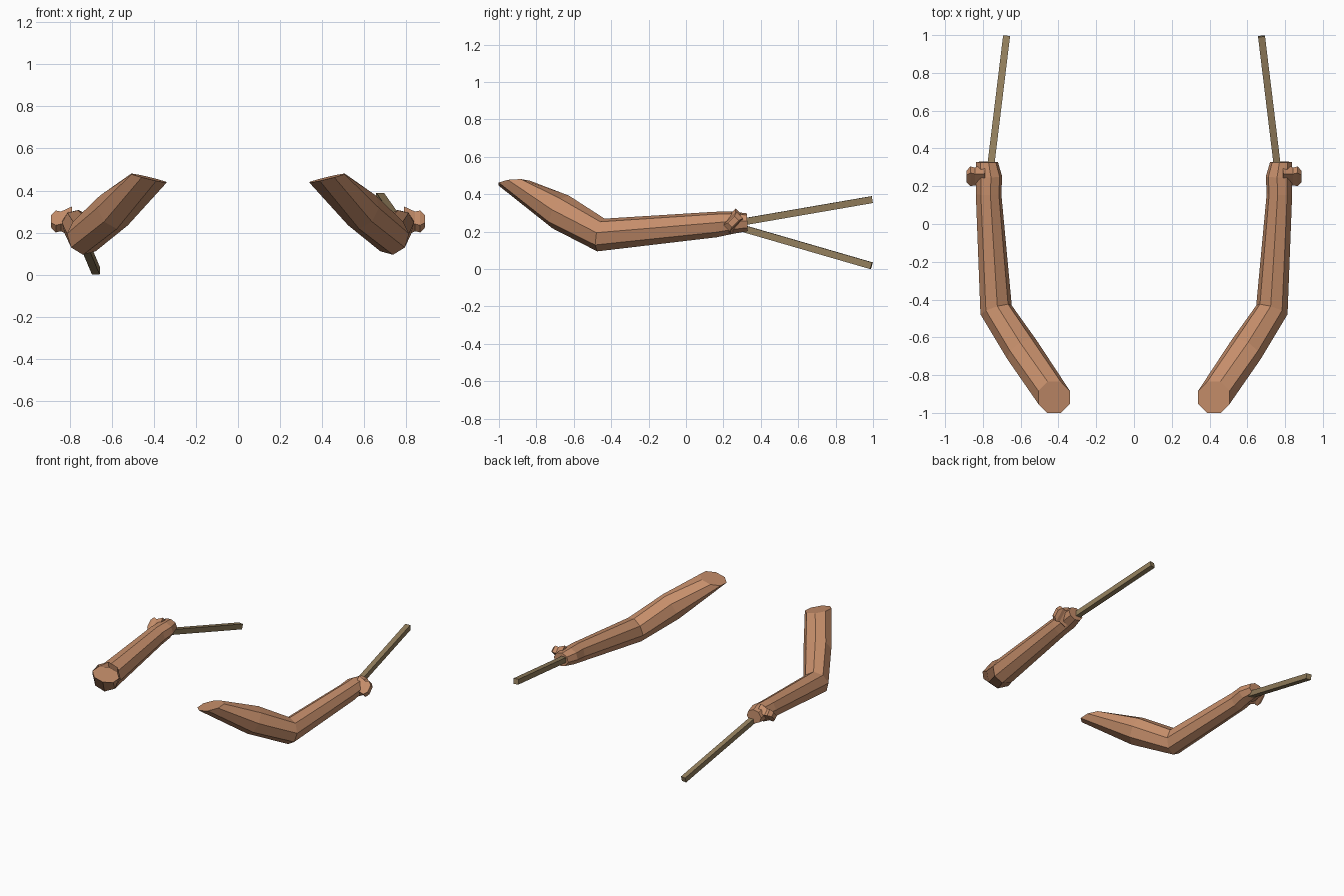
import bpy, bmesh, math
from mathutils import Vector

if "Cube" in bpy.data.objects:
    bpy.data.objects.remove(bpy.data.objects["Cube"])


def material(name, colour):
    m = bpy.data.materials.new(name)
    m.diffuse_color = (*colour, 1)
    m.use_nodes = True
    m.node_tree.nodes["Principled BSDF"].inputs["Base Color"].default_value = m.diffuse_color
    return m


skin = material("brown skin", (0.56, 0.27, 0.145))
wood = material("olive wood", (0.29, 0.21, 0.108))


def ring(centre, u, v, ru, rv, sides, turn):
    """Polygon of points around a centre in the plane of u and v."""
    c, u, v = Vector(centre), Vector(u), Vector(v)
    pts = []
    for i in range(sides):
        a = math.radians(turn) + math.tau * i / sides
        pts.append(c + u * ru * math.cos(a) + v * rv * math.sin(a))
    return pts


def loft(name, rings, mat, sign):
    """Skin closed rings into a capped solid; sign mirrors it across x."""
    bm = bmesh.new()
    loops = [[bm.verts.new((p.x * sign, p.y, p.z)) for p in r] for r in rings]
    n = len(loops[0])
    for a, b in zip(loops, loops[1:]):
        for i in range(n):
            j = (i + 1) % n
            bm.faces.new((a[i], a[j], b[j], b[i]))
    bm.faces.new(loops[0])
    bm.faces.new(loops[-1])
    bmesh.ops.recalc_face_normals(bm, faces=bm.faces)
    me = bpy.data.meshes.new(name)
    bm.to_mesh(me)
    bm.free()
    me.materials.append(mat)
    ob = bpy.data.objects.new(name, me)
    bpy.context.collection.objects.link(ob)


# Arm stations after the shoulder: centre, tangent, side radius, up radius
STATIONS = [
    ((0.59, -0.67, 0.31), (0.50, 0.74, -0.45), 0.093, 0.099),
    ((0.73, -0.455, 0.187), (0.55, 1.73, -0.35), 0.087, 0.090),
    ((0.77, 0.16, 0.243), (0.03, 1.0, 0.08), 0.068, 0.069),
    ((0.767, 0.25, 0.253), (0.0, 1.0, 0.05), 0.070, 0.060),
    ((0.778, 0.328, 0.255), (0.0, 1.0, 0.05), 0.058, 0.048),
]


def arm_rings():
    # Shoulder cut is almost level, tilted up towards the outside
    tilt = lambda x, y: Vector((x, y, 0.24 * x + 0.06 * y))
    out = [ring((0.423, -0.918, 0.464), tilt(0.87, -0.5), tilt(0.5, 0.87),
                0.09, 0.09, 8, 7.5)]
    for c, t, ru, rv in STATIONS:
        t = Vector(t).normalized()
        side = t.cross(Vector((0, 0, 1))).normalized()
        out.append(ring(c, side, side.cross(t), ru, rv, 8, 8))
    return out


def thumb_rings():
    u, v = (0, 0.707, 0.707), (0, -0.707, 0.707)
    sizes = [(0.79, 0.060, 0.040), (0.842, 0.042, 0.024),
             (0.866, 0.050, 0.024), (0.888, 0.026, 0.016)]
    k = math.sqrt(2)
    return [ring((x, 0.252, 0.258), u, v, a * k, b * k, 4, 45)
            for x, a, b in sizes]


def rod_rings(start, end):
    t = (Vector(end) - Vector(start)).normalized()
    side = t.cross(Vector((0, 0, 1))).normalized()
    r = 0.0185 * math.sqrt(2)
    return [ring(p, side, side.cross(t), r, r, 4, 45) for p in (start, end)]


# Mirrored arms and thumbs
for label, s in (("right", 1), ("left", -1)):
    loft(label + "_arm", arm_rings(), skin, s)
    loft(label + "_thumb", thumb_rings(), skin, s)

# One rod rises, the other drops to the ground
loft("raised_rod", rod_rings((0.763, 0.27, 0.251), (0.675, 0.994, 0.376)), wood, 1)
loft("lowered_rod", rod_rings((0.763, 0.27, 0.232), (0.675, 0.992, 0.0225)), wood, -1)

# Settle exactly on the ground
obs = list(bpy.context.collection.objects)
low = min(v.co.z for o in obs for v in o.data.vertices)
for o in obs:
    for v in o.data.vertices:
        v.co.z -= low
